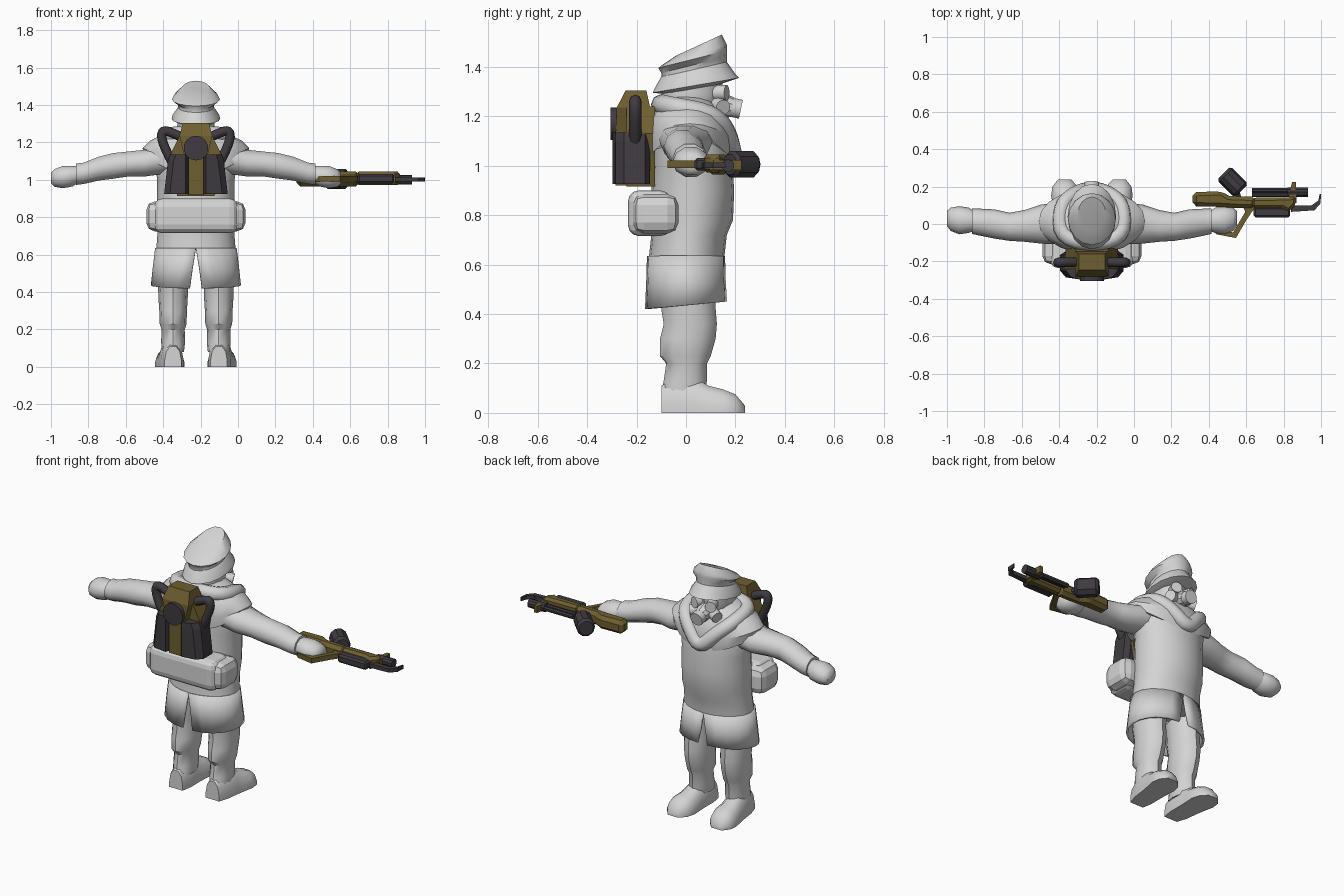
import bpy, bmesh, math
from mathutils import Vector as V

if "Cube" in bpy.data.objects:
    bpy.data.objects.remove(bpy.data.objects["Cube"])

CX = -0.225                      # centre line of the figure


def mat(name, col):
    m = bpy.data.materials.new(name)
    m.diffuse_color = (*col, 1)
    m.use_nodes = True
    m.node_tree.nodes["Principled BSDF"].inputs["Base Color"].default_value = m.diffuse_color
    return m


CLOTH = mat("pale grey", (0.66, 0.66, 0.66))
OLIVE = mat("olive metal", (0.155, 0.115, 0.03))
DARK = mat("dark metal", (0.05, 0.043, 0.052))


def finish(name, bm, m, smooth=35):
    bmesh.ops.recalc_face_normals(bm, faces=bm.faces)
    me = bpy.data.meshes.new(name)
    bm.to_mesh(me)
    bm.free()
    me.materials.append(m)
    ob = bpy.data.objects.new(name, me)
    bpy.context.collection.objects.link(ob)
    if smooth:
        bpy.ops.object.select_all(action='DESELECT')
        bpy.context.view_layer.objects.active = ob
        ob.select_set(True)
        bpy.ops.object.shade_smooth_by_angle(angle=math.radians(smooth))
    return ob


def skin(name, rings, m, closed=True, caps=True, smooth=35):
    """Join rings of points with quads."""
    bm = bmesh.new()
    vs = [[bm.verts.new(p) for p in r] for r in rings]
    n = len(vs[0])
    for a, b in zip(vs, vs[1:]):
        for i in range(n if closed else n - 1):
            j = (i + 1) % n
            bm.faces.new((a[i], a[j], b[j], b[i]))
    if caps:
        bm.faces.new(vs[0])
        bm.faces.new(vs[-1])
    return finish(name, bm, m, smooth)


def ring(c, u, v, n, off=0.0):
    c, u, v = V(c), V(u), V(v)
    return [c + u * math.cos(t) + v * math.sin(t)
            for t in (2 * math.pi * (i + off) / n for i in range(n))]


def stack(name, rows, m, n=16, cx=CX, tilt=True, **k):
    """Upright loft; rows are (half x, back y, z there, front y, z there)."""
    return skin(name, [ring((cx, (a + b) / 2, (za + zb) / 2), (hx, 0, 0),
                            (0, (b - a) / 2, (zb - za) / 2), n)
                       for hx, a, za, b, zb in rows], m, **k)


def level(name, rows, m, n=14, cx=CX, **k):
    """Upright loft with level rings; rows are (z, half x, back y, front y)."""
    return stack(name, [(hx, a, z, b, z) for z, hx, a, b in rows], m, n, cx, **k)


def rod(name, a, b, r, m, n=10, r2=None, smooth=35):
    a, b = V(a), V(b)
    d = (b - a).normalized()
    u = d.cross(V((0, 0, 1)) if abs(d.z) < 0.9 else V((1, 0, 0))).normalized()
    w = d.cross(u)
    s = r if r2 is None else r2
    return skin(name, [ring(a, u * r, w * r, n, .5), ring(b, u * s, w * s, n, .5)], m, smooth=smooth)


def tube(name, pts, r, m, cyclic=False):
    cu = bpy.data.curves.new(name, 'CURVE')
    cu.dimensions = '3D'
    cu.bevel_depth, cu.bevel_resolution, cu.resolution_u = r, 2, 4
    sp = cu.splines.new('NURBS')
    sp.points.add(len(pts) - 1)
    for p, q in zip(sp.points, pts):
        p.co = (*q, 1)
    sp.use_cyclic_u, sp.use_endpoint_u, sp.order_u = cyclic, not cyclic, 3
    cu.use_fill_caps = True
    cu.materials.append(m)
    ob = bpy.data.objects.new(name, cu)
    bpy.context.collection.objects.link(ob)


def plate(name, pts, lo, hi, m, axis='z', inset=0.0):
    """Extruded outline; for axis z the points are (x, y), for y they are (x, z)."""
    f = (lambda p, h: (p[0], p[1], h)) if axis == 'z' else (lambda p, h: (p[0], h, p[1]))
    ob = skin(name, [[f(p, lo) for p in pts], [f(p, hi) for p in pts]], m, smooth=0)
    if inset:
        bv = ob.modifiers.new("chamfer", 'BEVEL')
        bv.width, bv.segments, bv.limit_method = inset, 1, 'ANGLE'
    return ob


def box(name, lo, hi, m, bevel=0.0, seg=1):
    ob = plate(name, [(lo[0], lo[1]), (hi[0], lo[1]), (hi[0], hi[1]), (lo[0], hi[1])],
               lo[2], hi[2], m, inset=bevel)
    if bevel:
        ob.modifiers[0].segments = seg
    return ob


# Coat: body, and a skirt in two halves leaving a slit front and back
level("coat_body", [(.63, .212, -.15, .155), (.72, .205, -.14, .165), (.78, .205, -.145, .19),
                    (.90, .207, -.14, .195), (1.0, .207, -.13, .188), (1.09, .22, -.13, .18),
                    (1.17, .20, -.12, .16), (1.24, .11, -.09, .11)], CLOTH, 20)
for s in (-1, 1):
    rows = []
    for z, hx, yb, gap in ((.635, .212, .152, 0), (.53, .225, .155, .017), (.435, .235, .16, .032)):
        rows.append([(CX + s * (gap + (hx - gap) * math.cos(t)), yb * math.sin(t),
                      z + .015 * math.sin(t) * (z < .5))
                     for t in (math.pi * (i / 10 - .5) for i in range(11))])
    sk = skin("coat_skirt", rows, CLOTH, closed=False, caps=False)
    so = sk.modifiers.new("thickness", 'SOLIDIFY')
    so.thickness, so.offset = .012, 0

for s in (-1, 1):
    # Trousers bloused over the boots
    cx = CX + s * .122
    level("trouser_leg", [(.08, .058, -.10, .075), (.13, .064, -.09, .085), (.20, .062, -.08, .085),
                          (.23, .072, -.105, .10), (.30, .074, -.105, .12), (.36, .078, -.09, .125),
                          (.42, .08, -.10, .12), (.55, .09, -.10, .12)], CLOTH, 12, cx)
    # Boot: cross sections from heel to toe, toes turned out a little
    secs = [(-.10, .045, .11), (-.04, .06, .14), (.04, .065, .14), (.09, .07, .11),
            (.15, .078, .095), (.20, .068, .075), (.238, .035, .03)]
    skin("boot", [[(cx + s * (.004 + .07 * (y + .05)) + w * kx, y, h * kz) for kx, kz in
                   ((-1, 0), (1, 0), (1, .3), (.8, .75), (.35, 1), (-.35, 1), (-.8, .75), (-1, .3))]
                  for y, w, h in secs], CLOTH, smooth=50)
    # Sleeve and gloved hand
    arm = [(.15, 1.12, .09, .0, .11), (.27, 1.09, .075, .0, .105), (.36, 1.085, .07, -.01, .085),
           (.44, 1.075, .072, -.015, .075), (.52, 1.06, .067, 0, .078), (.60, 1.035, .06, .01, .072),
           (.64, 1.03, .06, .015, .068)]
    hand = [(.625, 1.03, .045, .015, .05), (.66, 1.02, .058, .02, .068), (.71, 1.015, .063, .02, .075),
            (.755, 1.01, .05, .025, .062), (.775, 1.01, .03, .03, .04)]
    for nm, sec in (("sleeve", arm), ("glove", hand)):
        skin(nm, [ring((CX + s * x, y, z), (0, hy, 0), (0, 0, hz), 10) for x, z, hz, y, hy in sec],
             CLOTH, smooth=50)

# Shoulder cape, arched over the arms, and draped scarf
rows = []
for z, hx, a, b, dip in ((1.08, .277, -.155, .18, .05), (1.14, .285, -.16, .19, .03),
                         (1.20, .245, -.15, .165, .01), (1.245, .17, -.12, .125, 0), (1.28, .09, -.08, .09, 0)):
    r = ring((CX, (a + b) / 2, z), (hx, 0, 0), (0, (b - a) / 2, 0), 20)
    for i, p in enumerate(r):
        p.z += dip * math.cos(4 * math.pi * i / 20)
    rows.append(r)
skin("shoulder_cape", rows, CLOTH)
tube("scarf", [(CX + x, y, z) for x, y, z in
               ((0, -.11, 1.25), (.17, -.07, 1.24), (.17, .10, 1.21), (.09, .165, 1.14), (0, .19, 1.04),
                (-.09, .165, 1.14), (-.17, .10, 1.21), (-.17, -.07, 1.24))], .042, CLOTH, True)

# Head with breathing mask
level("head", [(1.18, .06, -.06, .10), (1.23, .09, -.10, .13), (1.29, .10, -.10, .145),
               (1.38, .09, -.09, .15)], CLOTH, 12)
rod("mask_snout", (CX, .09, 1.26), (CX, .185, 1.235), .055, CLOTH, 10, .042)
rod("mask_front_filter", (CX, .175, 1.238), (CX, .222, 1.228), .04, CLOTH, 12)
for s in (-1, 1):
    rod("mask_side_filter", (CX + s * .03, .12, 1.25), (CX + s * .09, .15, 1.235), .032, CLOTH, 12)
    rod("mask_eyepiece", (CX + s * .035, .11, 1.295), (CX + s * .055, .165, 1.295), .032, CLOTH, 12)

# Cap: flared neck guard and brim, band, and raked crown
stack("cap_brim", [(.10, -.09, 1.29, .14, 1.33), (.13, -.135, 1.295, .215, 1.355),
                   (.125, -.12, 1.325, .20, 1.37), (.095, -.10, 1.36, .165, 1.42)], CLOTH)
stack("cap_crown", [(.095, -.10, 1.35, .165, 1.41), (.098, -.10, 1.375, .165, 1.44),
                    (.128, -.112, 1.395, .165, 1.465), (.12, -.10, 1.405, .165, 1.49),
                    (.075, -.04, 1.445, .145, 1.53)], CLOTH)

# Bedroll on the hips
box("bedroll", (CX - .225, -.235, .715), (CX + .225, -.06, .90), CLOTH, .045, 3)
for s in (-1, 1):
    box("bedroll_end", (CX + s * .19 - .075, -.215, .725), (CX + s * .19 + .075, -.03, .885), CLOTH, .045, 2)

# Backpack: olive frame, tapered head, tanks, hoses and valve
plate("pack_frame", [(CX + x, z) for x, z in ((-.10, .915), (.10, .915), (.14, 1.13), (.085, 1.24),
                                             (-.085, 1.24), (-.14, 1.13))], -.24, -.125, OLIVE, 'y')
box("pack_spine", (CX - .04, -.285, .92), (CX + .04, -.2, 1.2), OLIVE)
skin("pack_head", [[(CX + sx * hx, y, z) for sx, y in ((-1, a), (1, a), (1, b), (-1, b))]
                   for z, hx, a, b in ((1.12, .06, -.285, -.14), (1.235, .088, -.28, -.145),
                                       (1.303, .07, -.245, -.16))], OLIVE, smooth=0)
rod("pack_valve", (CX, -.305, 1.17), (CX, -.26, 1.17), .066, DARK, 14)
for s in (-1, 1):
    skin("pack_tank", [[(CX + s * x, y, z) for x, y in
                        ((.04, -.255), (.055, -.298), (.12 + o, -.285), (.15 + o, -.25),
                         (.15 + o, -.165), (.12 + o, -.145), (.05, -.15))]
                       for z, o in ((.925, .02), (1.10, .0), (1.135, -.012))], DARK, smooth=0)
    tube("pack_hose", [(CX + s * x, -.205, z) for x, z in
                       ((.06, 1.22), (.12, 1.25), (.185, 1.27), (.18, 1.19), (.125, 1.09))], .025, DARK)

# Weapon body: stock, thin trigger guard, receiver and front sight block
plate("weapon_stock", [(.313, .17), (.465, .175), (.51, .15), (.65, .145), (.65, .085), (.56, .085),
                       (.45, .092), (.313, .095)], .965, 1.045, OLIVE, inset=.02)
plate("weapon_receiver", [(.63, .14), (.83, .143), (.865, .15), (.868, .107), (.83, .066), (.79, .085),
                          (.63, .085)], .972, 1.045, OLIVE, inset=.015)
plate("weapon_front_post", [(.825, .13), (.845, .225), (.865, .225), (.87, .11)], .982, 1.022, OLIVE)
plate("weapon_guard", [(.58, .1), (.655, .1), (.60, .02), (.545, -.075), (.44, -.055), (.415, -.03),
                       (.53, -.045), (.595, .065)], .99, 1.02, OLIVE)
# Weapon dark parts: fuel canister, barrels, fore rail and hooked blade
axis = V((.707, -.707, 0))
mid = V((.527, .225, 1.005))
skin("weapon_canister", [ring(mid + axis * t, (r * .707, r * .707, 0), (0, 0, r * 1.08), 10)
                         for t, r in ((-.068, .04), (-.052, .052), (.052, .052), (.068, .04))], DARK)
rod("canister_neck", mid, (.56, .12, 1.005), .022, DARK, 8)
rod("weapon_upper_barrel", (.63, .18, 1.0), (.84, .18, 1.0), .014, DARK, 8)
rod("weapon_lower_barrel", (.63, .155, 1.005), (.84, .155, 1.005), .012, DARK, 8)
rod("weapon_muzzle", (.82, .17, 1.0), (.93, .17, 1.0), .026, DARK, 10)
box("weapon_fore_rail", (.64, .035, .98), (.835, .09, 1.03), DARK, .01)
plate("weapon_blade", [(.84, .1), (.95, .1), (.985, .125), (.993, .16), (1.0, .16), (.997, .11),
                       (.965, .073), (.84, .065)], .99, 1.013, DARK)
